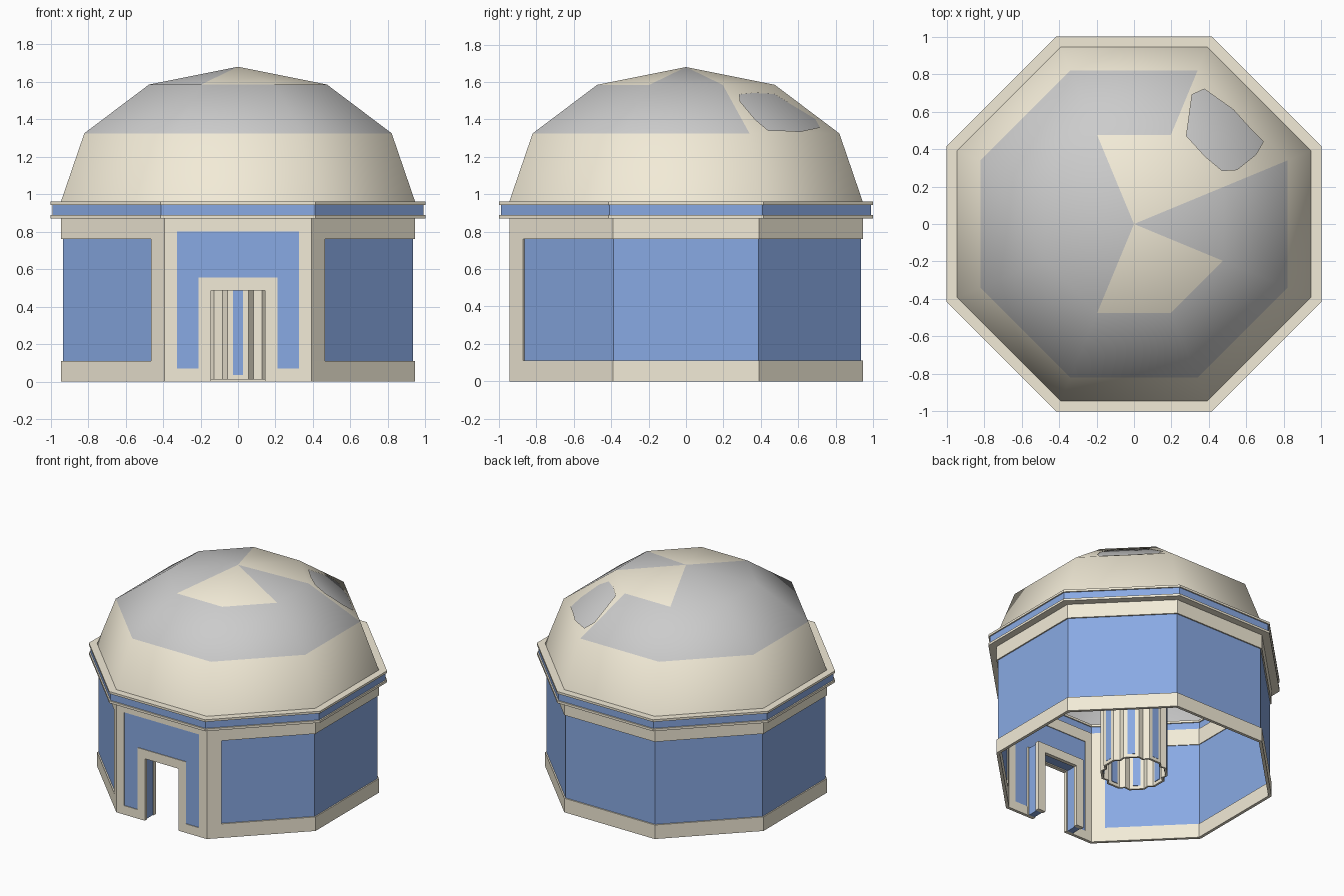
import bpy, bmesh, math
from mathutils import Matrix, Vector

if "Cube" in bpy.data.objects:
    bpy.data.objects.remove(bpy.data.objects["Cube"])


def material(name, rgb):
    m = bpy.data.materials.new(name)
    m.diffuse_color = (*rgb, 1)
    m.use_nodes = True
    m.node_tree.nodes["Principled BSDF"].inputs["Base Color"].default_value = m.diffuse_color
    return m


CREAM = material("cream", (0.89, 0.83, 0.68))
BLUE = material("blue", (0.25, 0.40, 0.77))
GREY = material("grey", (0.8, 0.8, 0.8))


def finish(bm, name, mats):
    bmesh.ops.remove_doubles(bm, verts=bm.verts, dist=1e-5)
    bmesh.ops.recalc_face_normals(bm, faces=bm.faces)
    me = bpy.data.meshes.new(name)
    bm.to_mesh(me)
    bm.free()
    for m in mats:
        me.materials.append(m)
    ob = bpy.data.objects.new(name, me)
    bpy.context.collection.objects.link(ob)
    return ob


def corner(apothem, k):
    a = math.radians(-67.5 + 45 * k)
    r = apothem / math.cos(math.pi / 8)
    return (r * math.cos(a), r * math.sin(a))


def oct_sweep(name, profile, mat, full=True):
    """Sweep a closed (apothem, z) profile round the octagon; full=False leaves the front open."""
    bm = bmesh.new()
    rings = [[bm.verts.new((*corner(a, k), z)) for a, z in profile] for k in range(8)]
    n = len(profile)
    for k in range(8 if full else 7):
        A, B = rings[k], rings[(k + 1) % 8]
        for i in range(n):
            j = (i + 1) % n
            bm.faces.new((A[i], A[j], B[j], B[i]))
    if not full:
        bm.faces.new(rings[0])
        bm.faces.new(rings[7])
    return finish(bm, name, [mat])


def rect(a0, a1, z0, z1):
    return [(a0, z0), (a1, z0), (a1, z1), (a0, z1)]


def prisms(name, pieces, mat, mirror=False):
    """Each piece is (xy outline, z0, z1)."""
    bm = bmesh.new()
    for pts, z0, z1 in pieces:
        for s in ((1, -1) if mirror else (1,)):
            lo = [bm.verts.new((s * x, y, z0)) for x, y in pts]
            hi = [bm.verts.new((s * x, y, z1)) for x, y in pts]
            bm.faces.new(lo)
            bm.faces.new(hi)
            for i in range(len(pts)):
                j = (i + 1) % len(pts)
                bm.faces.new((lo[i], lo[j], hi[j], hi[i]))
    return finish(bm, name, [mat] if mat else [])


def box(x0, x1, y0, y1, z0, z1):
    return ([(x0, y0), (x1, y0), (x1, y1), (x0, y1)], z0, z1)


OUT, INN = 0.945, 0.922

# Walls on the seven sides without the door
oct_sweep("base_band", rect(OUT, INN, 0, 0.11), CREAM, False)
oct_sweep("upper_band", rect(OUT, INN, 0.76, 0.87), CREAM, False)
oct_sweep("wall_panels", rect(0.935, 0.928, 0.11, 0.76), BLUE, False)

# Posts beside the front wall, on the diagonal sides
xo, xi = corner(OUT, 0)[0], corner(INN, 0)[0]
d = (OUT - INN) / math.sqrt(2)
prisms("corner_posts", [([(xo, -OUT), (0.465, -0.871), (0.465 - d, -0.871 + d), (xi, -INN)],
                         0.11, 0.76)], CREAM, True)

# Front wall frame, with panels nearly flush
prisms("front_posts", [([(0.325, -OUT), (xo, -OUT), (xi, -INN), (0.325, -INN)], 0, 0.87),
                       box(0.21, 0.325, -OUT, -INN, 0, 0.07)], CREAM, True)
prisms("front_beam", [box(-0.325, 0.325, -OUT, -INN, 0.80, 0.87)], CREAM)
prisms("front_side_panels", [box(0.21, 0.325, -0.94, -0.928, 0.07, 0.80)], BLUE, True)
prisms("front_top_panel", [box(-0.21, 0.21, -0.94, -0.928, 0.555, 0.80)], BLUE)

# Deep door frame: two cream layers with a recessed blue core between
layers = [(-OUT, -0.915), (-0.835, -0.805)]
prisms("door_jambs", [box(0.145, 0.21, a, b, 0, 0.555) for a, b in layers], CREAM, True)
prisms("door_lintel", [box(-0.145, 0.145, a, b, 0.485, 0.555) for a, b in layers], CREAM)
prisms("door_jamb_core", [box(0.153, 0.202, -0.915, -0.835, 0.0, 0.547)], BLUE, True)
prisms("door_lintel_core", [box(-0.153, 0.153, -0.915, -0.835, 0.493, 0.547)], BLUE)

# Cornice
oct_sweep("cornice_lower", rect(1.0, INN, 0.87, 0.888), CREAM)
oct_sweep("cornice_strip", rect(0.99, 0.93, 0.888, 0.943), BLUE)
oct_sweep("cornice_upper", rect(1.0, INN, 0.943, 0.96), CREAM)


# Dome shells
def dome(name, inset, mats, paint=None):
    bm = bmesh.new()
    profile = [(OUT - inset, 0.96), (0.82 - 0.9 * inset, 1.325 - 0.4 * inset),
               (0.475 - 0.4 * inset, 1.585 - 0.9 * inset)]
    rings = [[bm.verts.new((*corner(a, k), z)) for k in range(8)] for a, z in profile]
    tip = bm.verts.new((0, 0, 1.68 - inset))
    for i in range(3):
        for k in range(8):
            j = (k + 1) % 8
            if i < 2:
                f = bm.faces.new((rings[i][k], rings[i][j], rings[i + 1][j], rings[i + 1][k]))
            else:
                f = bm.faces.new((rings[i][k], rings[i][j], tip))
            f.material_index = paint(i, k) if paint else 0
    return finish(bm, name, mats)


def paint(band, k):
    # lower band cream, middle grey but for the broken side, cap mixed (side 7 is the front)
    return [0, 0 if k == 2 else 1, 0 if k in (7, 0, 2, 3) else 1][band]


shell = dome("dome", 0, [CREAM, GREY], paint)
liner = dome("dome_liner", 0.01, [GREY])

# Broken hole in the outer shell
cutter = prisms("hole_cutter", [([(0.31, 0.69), (0.375, 0.72), (0.53, 0.61), (0.62, 0.51),
                                  (0.69, 0.44), (0.65, 0.37), (0.55, 0.29), (0.47, 0.285),
                                  (0.38, 0.36), (0.28, 0.47)], 1.15, 1.8)], None)
cutter.hide_render = True
bpy.context.view_layer.objects.active = shell
sol = shell.modifiers.new("thickness", "SOLIDIFY")
sol.thickness, sol.offset = 0.006, -1
cut = shell.modifiers.new("hole", "BOOLEAN")
cut.operation, cut.solver, cut.object = "DIFFERENCE", "EXACT", cutter
for m in ("thickness", "hole"):
    bpy.ops.object.modifier_apply(modifier=m)
bpy.data.objects.remove(cutter)
for ob in (shell, liner):
    bpy.ops.object.select_all(action="DESELECT")
    ob.select_set(True)
    bpy.context.view_layer.objects.active = ob
    bpy.ops.object.shade_smooth_by_angle(angle=math.radians(60))
# Even shading round the hole, borrowed from the unbroken liner
even = shell.modifiers.new("even_shading", "DATA_TRANSFER")
even.object = liner
even.use_loop_data = True
even.data_types_loops = {"CUSTOM_NORMAL"}
even.loop_mapping = "POLYINTERP_NEAREST"

# Central fluted column: hollow, eight ribs with V grooves, a blue strip on each rib
TOP = 0.8
outline, strips = [], []
for k in range(8):
    rot = Matrix.Rotation(math.radians(45 * k), 2)
    for x, y in ((-0.055, -0.235), (0.055, -0.235), (0.083, -0.2)):
        outline.append(tuple(rot @ Vector((x, y))))
    pts, z0, z1 = box(-0.027, 0.027, -0.237, -0.213, 0.035, TOP - 0.035)
    strips.append(([tuple(rot @ Vector(p)) for p in pts], z0, z1))
bm = bmesh.new()
loops = [[bm.verts.new((x * s, y * s, z)) for x, y in outline]
         for s, z in ((1, 0.01), (1, TOP), (0.93, TOP), (0.93, 0.01))]
n = len(outline)
for i in range(4):
    A, B = loops[i], loops[(i + 1) % 4]
    for k in range(n):
        j = (k + 1) % n
        bm.faces.new((A[k], A[j], B[j], B[k]))
finish(bm, "column", [CREAM])
prisms("column_strips", strips, BLUE)
